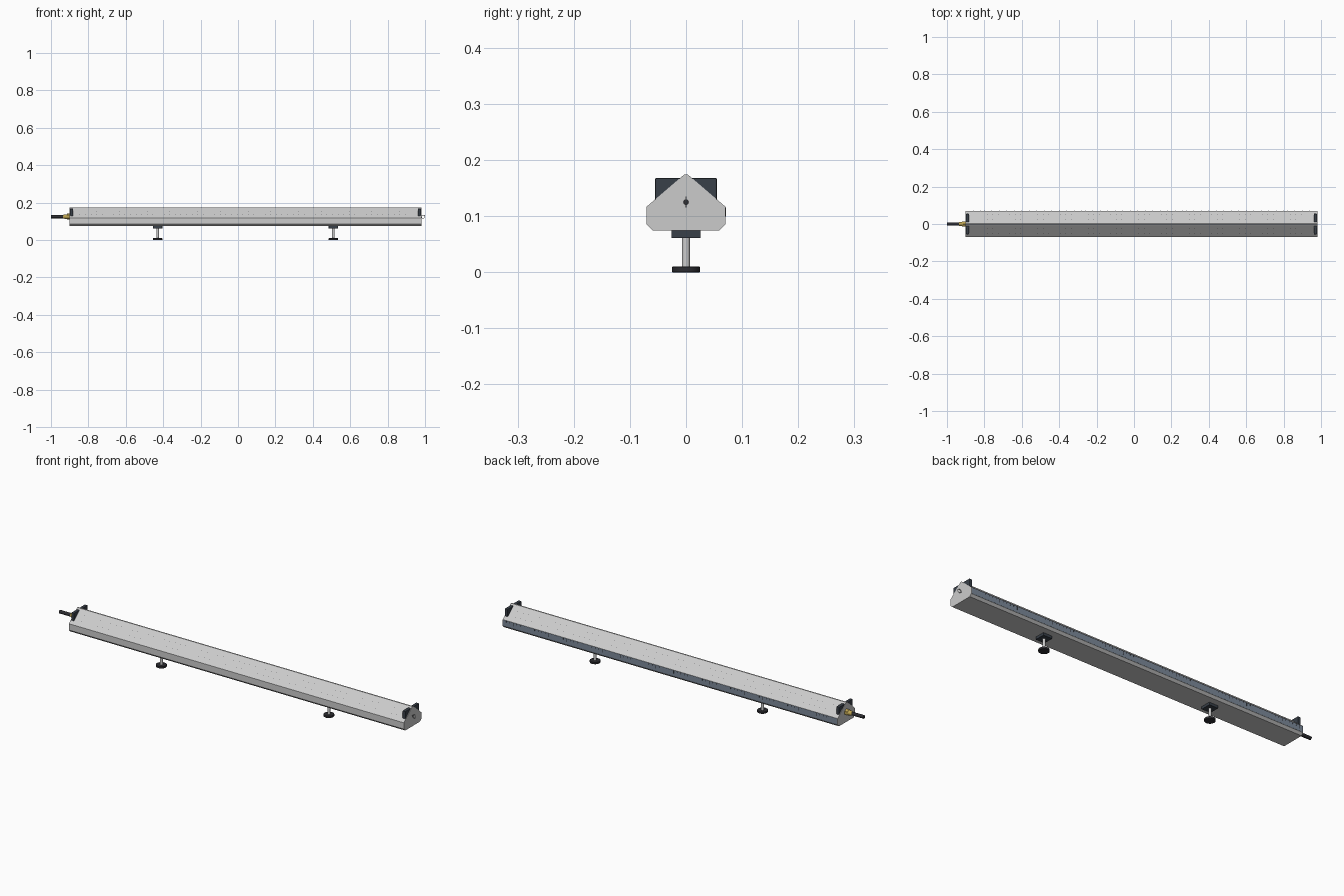
import bpy, bmesh, math
from mathutils import Matrix, Vector

if "Cube" in bpy.data.objects:
    bpy.data.objects.remove(bpy.data.objects["Cube"])


def material(name, rgb):
    m = bpy.data.materials.new(name)
    m.diffuse_color = (*rgb, 1)
    m.use_nodes = True
    m.node_tree.nodes["Principled BSDF"].inputs["Base Color"].default_value = m.diffuse_color
    return m


BLACK = material("black", (0.025, 0.025, 0.03))
SLATE = material("slate", (0.04, 0.05, 0.065))
BRASS = material("brass", (0.5, 0.36, 0.08))
BLUE = material("scale_blue", (0.2, 0.25, 0.32))
PALE = material("pale", (0.75, 0.75, 0.75))


def finish(name, bm, mat=None, bevel=0, smooth=False):
    bmesh.ops.recalc_face_normals(bm, faces=bm.faces)
    me = bpy.data.meshes.new(name)
    bm.to_mesh(me)
    bm.free()
    ob = bpy.data.objects.new(name, me)
    bpy.context.collection.objects.link(ob)
    if mat:
        me.materials.append(mat)
    if bevel:
        mod = ob.modifiers.new("bevel", 'BEVEL')
        mod.width, mod.segments = bevel, 2
    if smooth:
        bpy.ops.object.select_all(action='DESELECT')
        ob.select_set(True)
        bpy.context.view_layer.objects.active = ob
        bpy.ops.object.shade_smooth_by_angle(angle=math.radians(35))
    return ob


def add_box(bm, lo, hi):
    lo, hi = Vector(lo), Vector(hi)
    bmesh.ops.create_cube(bm, size=1, matrix=Matrix.Translation((lo + hi) / 2)
                          @ Matrix.Diagonal((*(hi - lo), 1)))


def box(name, lo, hi, mat=None, bevel=0):
    bm = bmesh.new()
    add_box(bm, lo, hi)
    return finish(name, bm, mat, bevel)


def cyl(name, a, b, r1, r2=None, mat=None, n=32, bevel=0):
    # cylinder or cone from point a to point b
    a, b = Vector(a), Vector(b)
    rot = (b - a).to_track_quat('Z', 'Y').to_matrix().to_4x4()
    bm = bmesh.new()
    bmesh.ops.create_cone(bm, cap_ends=True, segments=n, radius1=r1,
                          radius2=r1 if r2 is None else r2, depth=(b - a).length,
                          matrix=Matrix.Translation((a + b) / 2) @ rot)
    return finish(name, bm, mat, bevel, n > 8)


X0, X1 = -0.9, 0.98
HZ = 0.125

# track beam: house-shaped profile with rounded ridge
half = [(0.059, 0.074), (0.07, 0.085), (0.07, 0.117), (0.007, 0.171), (0.003, 0.174)]
profile = half + [(-y, z) for y, z in reversed(half)]
bm = bmesh.new()
face = bm.faces.new([bm.verts.new((X0, y, z)) for y, z in profile])
ext = bmesh.ops.extrude_face_region(bm, geom=[face])
bmesh.ops.translate(bm, vec=(X1 - X0, 0, 0),
                    verts=[v for v in ext["geom"] if isinstance(v, bmesh.types.BMVert)])
if face.is_valid is False or not any(
        all(abs(v.co.x - X0) < 1e-6 for v in f.verts) for f in bm.faces):
    bmesh.ops.holes_fill(bm, edges=bm.edges)
finish("track_beam", bm)

# rows of air holes on both slopes
slope = Vector((0, 0.063, -0.054)).normalized()
for side, label in ((1, "back"), (-1, "front")):
    down = Vector((0, slope.y * side, slope.z))
    normal = Vector((0, -slope.z * side, slope.y))
    rot = normal.to_track_quat('Z', 'Y').to_matrix().to_4x4()
    bm = bmesh.new()
    for i in range(60):
        for d in (0.025, 0.055):
            p = Vector((X0 + 0.055 + i * 0.03, 0.007 * side, 0.171)) + down * d + normal * 0.0002
            bmesh.ops.create_circle(bm, cap_ends=True, segments=8, radius=0.0012,
                                    matrix=Matrix.Translation(p) @ rot)
    finish("air_holes_" + label, bm, BLACK)

# measuring scale with tick marks on the back side
box("scale_strip", (X0 + 0.003, 0.0695, 0.086), (X1 - 0.003, 0.0706, 0.116), BLUE)
bm = bmesh.new()
for i in range(93):
    x = X0 + 0.02 + i * 0.02
    h = 0.016 if i % 5 == 0 else 0.008
    add_box(bm, (x - 0.0007, 0.0702, 0.115 - h), (x + 0.0007, 0.0709, 0.115))
finish("scale_ticks", bm, BLACK)

# end stops straddling the ridge
box("end_stop_left", (X0 + 0.002, -0.055, 0.125), (X0 + 0.018, 0.055, 0.168), SLATE, 0.002)
box("end_stop_right", (X1 - 0.018, -0.055, 0.125), (X1 - 0.002, 0.055, 0.168), SLATE, 0.002)

# levelling legs
for x, label in ((-0.43, "left"), (0.51, "right")):
    box("leg_bracket_" + label, (x - 0.025, -0.026, 0.061), (x + 0.025, 0.026, 0.075), SLATE, 0.001)
    cyl("leg_post_" + label, (x, 0, 0.005), (x, 0, 0.065), 0.007)
    cyl("leg_foot_" + label, (x, 0, 0), (x, 0, 0.01), 0.025, mat=BLACK, bevel=0.001)

# air inlet: brass fitting and hose
cyl("inlet_nut", (-0.915, 0, HZ), (X0 + 0.002, 0, HZ), 0.016, mat=BRASS, n=6)
cyl("inlet_barb", (-0.935, 0, HZ), (-0.914, 0, HZ), 0.010, 0.013, mat=BRASS)
cyl("air_hose", (-1, 0, HZ), (-0.925, 0, HZ), 0.0085, mat=BLACK)

# pulley at the far end: thin ring, with dark boss on the end face
cyl("pulley_boss", (X1 - 0.002, 0, HZ), (X1 + 0.001, 0, HZ), 0.005, mat=BLACK)
bm = bmesh.new()
n, m, R, r = 32, 6, 0.0088, 0.0012
rings = [[bm.verts.new((0.99 + (R + r * math.cos(b)) * math.cos(a), r * math.sin(b),
                        HZ + (R + r * math.cos(b)) * math.sin(a)))
          for b in (2 * math.pi * j / m for j in range(m))]
         for a in (2 * math.pi * i / n for i in range(n))]
for i in range(n):
    for j in range(m):
        bm.faces.new((rings[i][j], rings[(i + 1) % n][j],
                      rings[(i + 1) % n][(j + 1) % m], rings[i][(j + 1) % m]))
finish("pulley_ring", bm, PALE, smooth=True)
